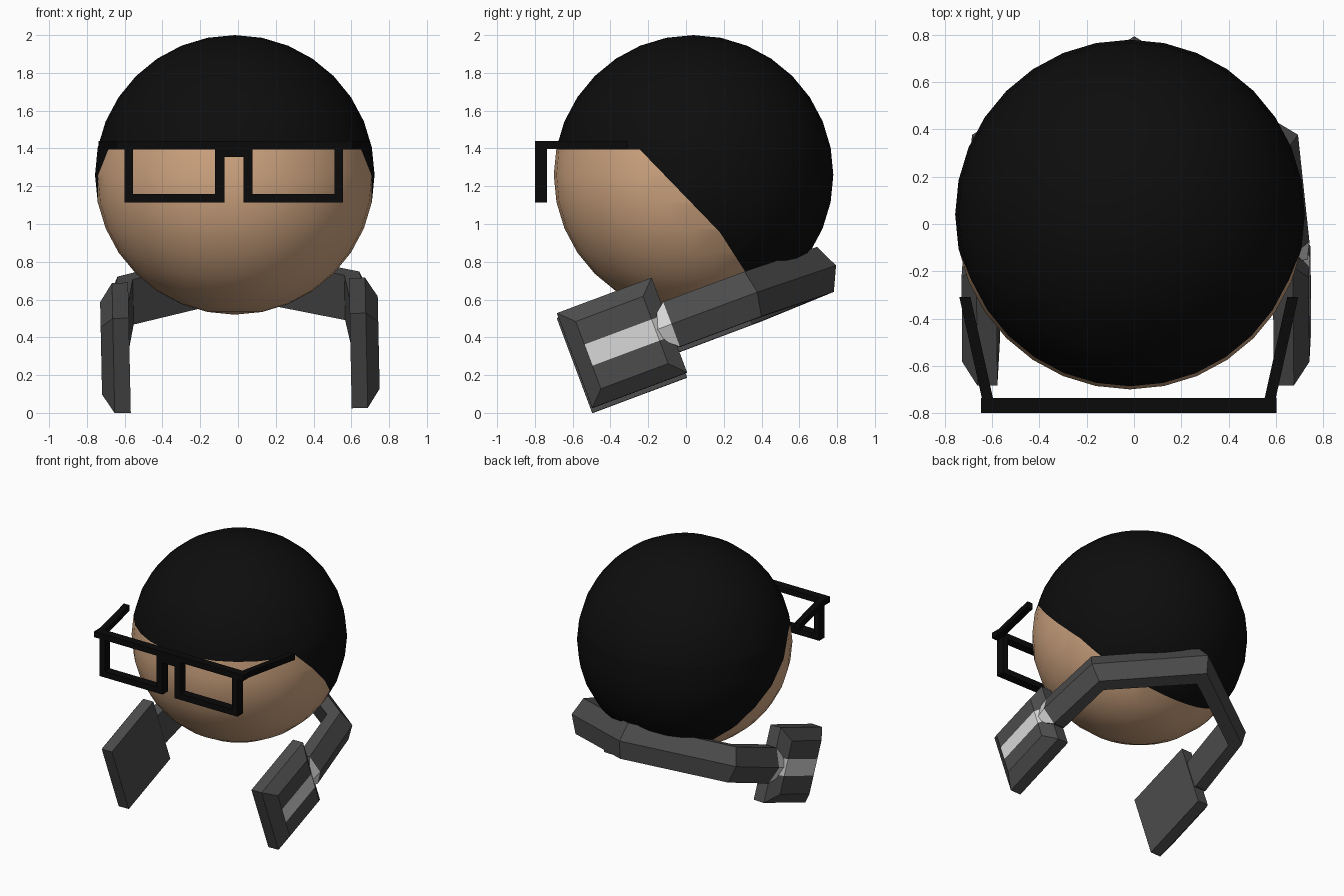
import bpy, bmesh, math
from mathutils import Matrix, Vector

cube = bpy.data.objects.get("Cube")
if cube:
    bpy.data.objects.remove(cube)


def material(name, r, g, b):
    m = bpy.data.materials.new(name)
    m.use_nodes = True
    m.diffuse_color = (r, g, b, 1)
    m.node_tree.nodes["Principled BSDF"].inputs["Base Color"].default_value = (r, g, b, 1)
    return m


SKIN = material("skin", 0.65, 0.39, 0.225)
HAIR = material("hair_black", 0.004, 0.004, 0.004)
FRAME = material("frame_black", 0.003, 0.003, 0.003)
DARK = material("dark_grey", 0.072, 0.072, 0.072)
LIGHT = material("light_grey", 0.68, 0.68, 0.68)


def finish(name, bm, mats, matrix=Matrix(), smooth=False):
    bmesh.ops.recalc_face_normals(bm, faces=bm.faces[:])
    for f in bm.faces:
        f.smooth = smooth
    mesh = bpy.data.meshes.new(name)
    bm.to_mesh(mesh)
    bm.free()
    for m in mats:
        mesh.materials.append(m)
    obj = bpy.data.objects.new(name, mesh)
    obj.matrix_world = matrix
    bpy.context.collection.objects.link(obj)
    return obj


def cut(bm, co, normal):
    bmesh.ops.bisect_plane(bm, geom=bm.verts[:] + bm.edges[:] + bm.faces[:],
                           plane_co=co, plane_no=normal, dist=1e-5)


def loft(bm, rings):
    """Skin a list of point rings and cap both ends; returns side faces per span."""
    rows = [[bm.verts.new(p) for p in ring] for ring in rings]
    n = len(rows[0])
    spans = [[bm.faces.new((a[i], a[(i + 1) % n], b[(i + 1) % n], b[i])) for i in range(n)]
             for a, b in zip(rows, rows[1:])]
    bm.faces.new(rows[0])
    bm.faces.new(rows[-1])
    return spans


# Head: one sphere, with the hairline cut in by three planes
bm = bmesh.new()
bmesh.ops.create_uvsphere(bm, u_segments=32, v_segments=16, radius=0.74,
                          matrix=Matrix.Translation((-0.017, 0.04, 1.26)))
hairline = [(Vector((0, -0.245, 1.395)), Vector((0, 0, 1))),
            (Vector((0, -0.245, 1.395)), Vector((0, 1.034, 1))),
            (Vector((0, 0.19, 0.94)), Vector((0, 1.56, 1)))]
for co, no in hairline:
    cut(bm, co, no)
for f in bm.faces:
    c = f.calc_center_median()
    f.material_index = int(any((c - co).dot(no) > 0 for co, no in hairline))
finish("head", bm, [SKIN, HAIR], smooth=True)


# Glasses: bars given by their two opposite corners
def add_box(bm, lo, hi):
    (x0, y0, z0), (x1, y1, z1) = lo, hi
    loft(bm, [[(x0, y0, z), (x1, y0, z), (x1, y1, z), (x0, y1, z)] for z in (z0, z1)])


MID, FRONT, BACK = -0.022, -0.8, -0.737
BOTTOM, BROW, TOP, BAR = 1.115, 1.397, 1.44, 0.045
bm = bmesh.new()
add_box(bm, (MID - 0.625, FRONT, BROW), (MID + 0.625, BACK, TOP))
add_box(bm, (MID - 0.05, FRONT, 1.355), (MID + 0.05, BACK, BROW))
for s in (-1, 1):
    inner, outer = MID + s * 0.05, MID + s * 0.578
    add_box(bm, (inner, FRONT, BOTTOM), (inner + s * 0.05, BACK, BROW))
    add_box(bm, (outer - s * BAR, FRONT, BOTTOM), (outer, BACK, BROW))
    add_box(bm, (inner + s * 0.05, FRONT, BOTTOM), (outer - s * BAR, BACK, BOTTOM + BAR))
    # Temple arm, spreading toward the back
    loft(bm, [[(MID + s * x, y, z) for x, z in
               ((a, BROW), (b, BROW), (b, TOP), (a, TOP))]
              for y, a, b in ((BACK, 0.575, 0.622), (-0.31, 0.67, 0.717))])
finish("glasses", bm, [FRAME])

# Headset: built level, then tilted back with a slight roll
TILT = (Matrix.Translation((0.01, -0.339, 0.357))
        @ Matrix.Rotation(math.radians(-1.2), 4, 'Y')
        @ Matrix.Rotation(math.radians(20.5), 4, 'X'))

# Ear cups: chamfered slabs with a pale stripe across the outer face
for s, name in ((1, "left_ear_cup"), (-1, "right_ear_cup")):
    bm = bmesh.new()
    loft(bm, [[(s * x, h * a, h * b) for a, b in ((-1, -1), (1, -1), (1, 1), (-1, 1))]
              for x, h in ((0.585, 0.268), (0.67, 0.268), (0.735, 0.19))])
    for z in (-0.06, 0.06):
        cut(bm, (0, 0, z), (0, 0, 1))
    for f in bm.faces:
        c = f.calc_center_median()
        f.material_index = int(abs(c.z) < 0.05 and abs(c.x) > 0.69 and c.y > -0.1)
    finish(name, bm, [DARK, LIGHT], TILT)

# Band: ridged strap from cup to cup, pinched where it meets each cup
# Each station: ridge, edge and inner points in plan, then half height
half = [((0.725, 0.2), (0.715, 0.2), (0.6, 0.2), 0.06),
        ((0.735, 0.28), (0.68, 0.28), (0.59, 0.28), 0.127),
        ((0.69, 0.765), (0.64, 0.74), (0.56, 0.69), 0.127)]
tip = [((0, 1.21), (0, 1.15), (0, 1.04), 0.127)]


def section(station, s):
    ridge, edge, inside, h = station
    return [(s * p[0], p[1], z) for p, z in
            ((ridge, 0), (edge, h), (inside, h), (inside, -h), (edge, -h))]


bm = bmesh.new()
spans = loft(bm, [section(p, 1) for p in half + tip] + [section(p, -1) for p in half[::-1]])
for span in (spans[0], spans[-1]):
    for f in (span[0], span[-1]):
        f.material_index = 1
finish("headset_band", bm, [DARK, LIGHT], TILT)
